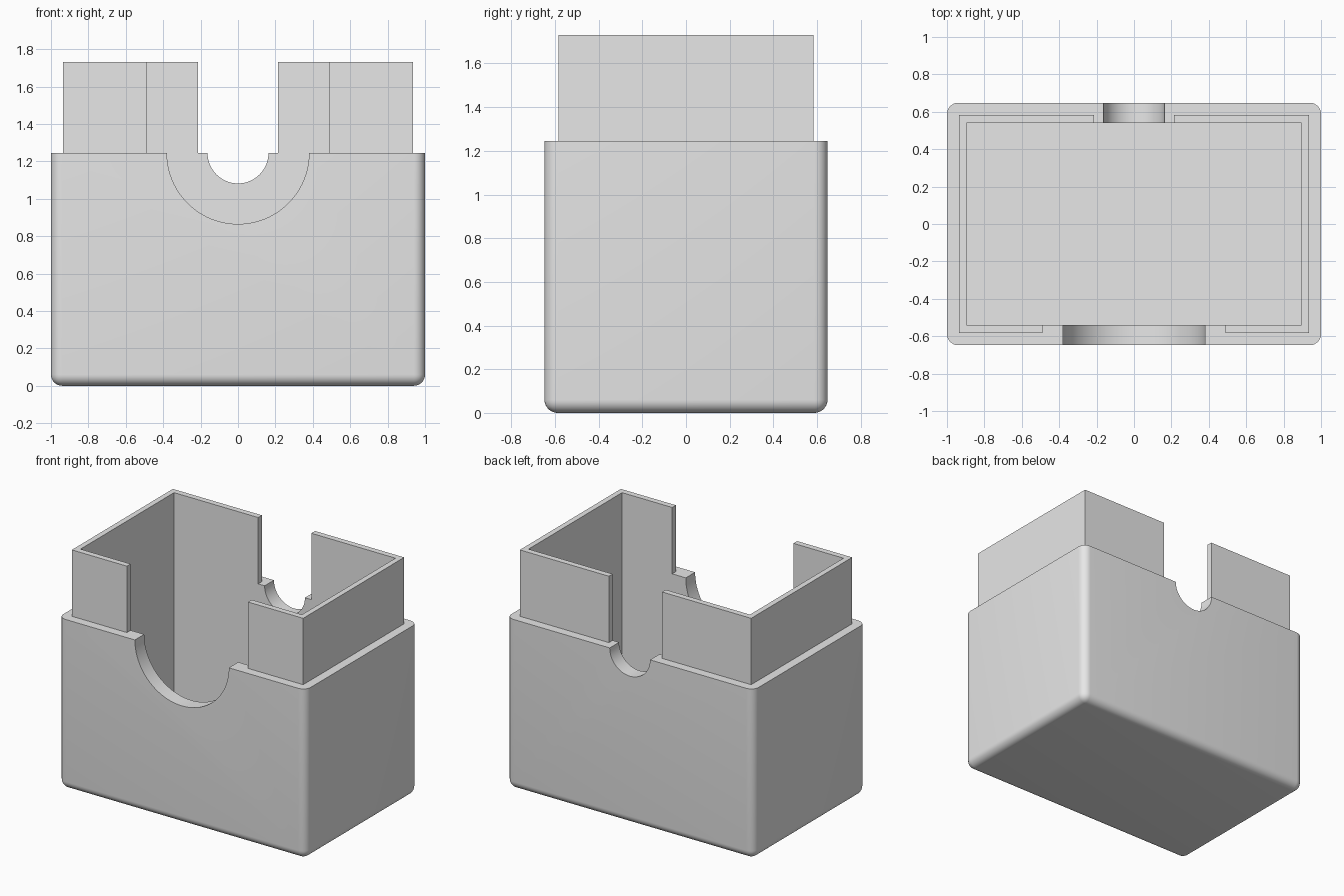
import bpy, bmesh, math
from mathutils import Matrix

if "Cube" in bpy.data.objects:
    bpy.data.objects.remove(bpy.data.objects["Cube"])

RIM = 1.245      # top of the body wall
TOP = 1.73       # top of the raised lip
FLOOR = 0.105    # floor thickness
IN_X, IN_Y = 0.895, 0.54

grey = bpy.data.materials.new("grey")
grey.diffuse_color = (0.8, 0.8, 0.8, 1)
grey.use_nodes = True
grey.node_tree.nodes["Principled BSDF"].inputs["Base Color"].default_value = grey.diffuse_color


def finish(bm, name):
    bmesh.ops.recalc_face_normals(bm, faces=bm.faces)
    me = bpy.data.meshes.new(name)
    bm.to_mesh(me)
    bm.free()
    me.materials.append(grey)
    ob = bpy.data.objects.new(name, me)
    bpy.context.collection.objects.link(ob)
    return ob


def box(name, hx, hy, z0, z1, radius=0):
    bm = bmesh.new()
    bmesh.ops.create_cube(bm, size=1)
    bmesh.ops.scale(bm, vec=(2 * hx, 2 * hy, z1 - z0), verts=bm.verts)
    bmesh.ops.translate(bm, vec=(0, 0, (z0 + z1) / 2), verts=bm.verts)
    if radius:  # round every edge except the top rim
        edges = [e for e in bm.edges if min(v.co.z for v in e.verts) < z1 - 0.001]
        bmesh.ops.bevel(bm, geom=edges, offset=radius, segments=8, profile=0.5,
                        affect='EDGES', clamp_overlap=True)
    return finish(bm, name)


def notch(name, radius, y):
    bm = bmesh.new()
    bmesh.ops.create_cone(bm, cap_ends=True, segments=96, radius1=radius, radius2=radius,
                          depth=0.3, matrix=Matrix.Translation((0, y, RIM)) @ Matrix.Rotation(math.pi / 2, 4, 'X'))
    return finish(bm, name)


# Body: rounded box, hollowed, with a round notch in front and back walls
body = box("body", 1.0, 0.648, 0, RIM, 0.06)
cutters = [box("cavity_cutter", IN_X, IN_Y, FLOOR, RIM + 0.3),
           notch("front_notch_cutter", 0.38, -0.6),
           notch("back_notch_cutter", 0.163, 0.6)]
bpy.context.view_layer.objects.active = body
for c in cutters:
    mod = body.modifiers.new(c.name, 'BOOLEAN')
    mod.operation = 'DIFFERENCE'
    mod.solver = 'EXACT'
    mod.object = c
    bpy.ops.object.modifier_apply(modifier=mod.name)
for c in cutters:
    bpy.data.objects.remove(c)

bpy.ops.object.select_all(action='DESELECT')
body.select_set(True)
bpy.ops.object.shade_smooth_by_angle(angle=math.radians(30))

# Raised lip: a thin C-shaped wall on each side
OUT_X, OUT_Y, FRONT_GAP, BACK_GAP = 0.935, 0.583, 0.49, 0.215
profile = [(FRONT_GAP, -OUT_Y), (OUT_X, -OUT_Y), (OUT_X, OUT_Y), (BACK_GAP, OUT_Y),
           (BACK_GAP, IN_Y), (IN_X, IN_Y), (IN_X, -IN_Y), (FRONT_GAP, -IN_Y)]
for side, name in ((1, "right_lip"), (-1, "left_lip")):
    bm = bmesh.new()
    base = bm.faces.new([bm.verts.new((side * x, y, RIM)) for x, y in profile])
    ext = bmesh.ops.extrude_face_region(bm, geom=[base], use_keep_orig=True)
    top = [g for g in ext["geom"] if isinstance(g, bmesh.types.BMVert)]
    bmesh.ops.translate(bm, vec=(0, 0, TOP - RIM), verts=top)
    finish(bm, name)
